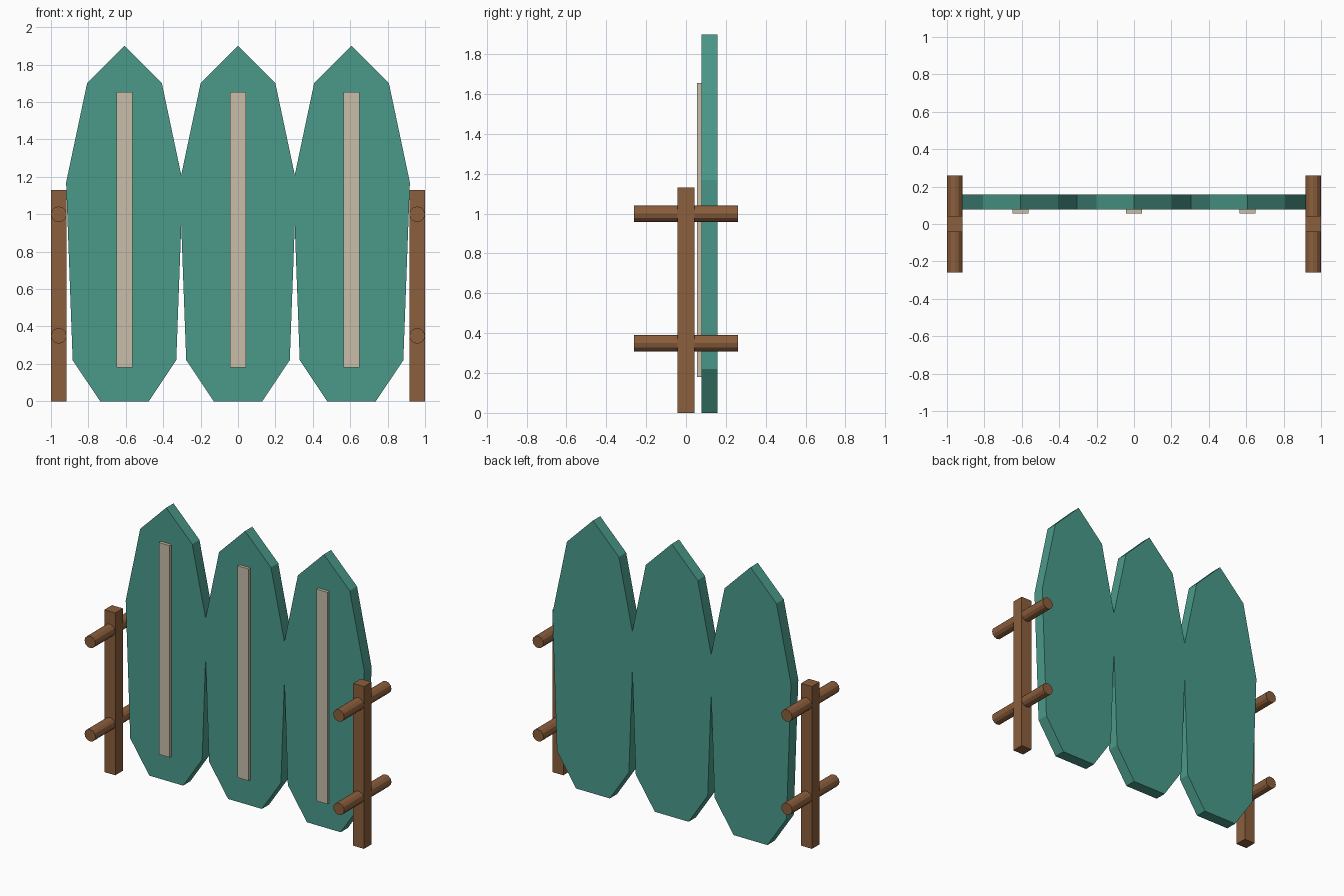
import bpy, bmesh, math
from mathutils import Matrix

cube = bpy.data.objects.get("Cube")
if cube:
    bpy.data.objects.remove(cube, do_unlink=True)


def make_material(name, srgb):
    linear = [((c / 255 + 0.055) / 1.055) ** 2.4 for c in srgb] + [1]
    mat = bpy.data.materials.new(name)
    mat.use_nodes = True
    mat.diffuse_color = linear
    mat.node_tree.nodes["Principled BSDF"].inputs["Base Color"].default_value = linear
    return mat


teal = make_material("teal_paint", (74, 154, 138))
brown = make_material("brown_wood", (139, 94, 60))
beige = make_material("beige_trim", (200, 189, 170))


def finish(name, bm, mat):
    bmesh.ops.recalc_face_normals(bm, faces=bm.faces)
    mesh = bpy.data.meshes.new(name)
    bm.to_mesh(mesh)
    bm.free()
    mesh.materials.append(mat)
    obj = bpy.data.objects.new(name, mesh)
    bpy.context.collection.objects.link(obj)
    return obj


def box(name, low, high, mat):
    bm = bmesh.new()
    bmesh.ops.create_cube(bm, size=1)
    for v in bm.verts:
        v.co = [a if c < 0 else b for c, a, b in zip(v.co, low, high)]
    return finish(name, bm, mat)


def board(name, x, y_front, y_back, half_profile):
    # Mirror the half profile, then extrude it through the thickness
    outline = half_profile + [(-w, z) for w, z in reversed(half_profile) if w > 0]
    bm = bmesh.new()
    face = bm.faces.new([bm.verts.new((x + w, y_front, z)) for w, z in outline])
    ext = bmesh.ops.extrude_face_region(bm, geom=[face])
    moved = [g for g in ext["geom"] if isinstance(g, bmesh.types.BMVert)]
    bmesh.ops.translate(bm, verts=moved, vec=(0, y_back - y_front, 0))
    return finish(name, bm, mat=teal)


def rod(name, x, z, radius, length):
    bm = bmesh.new()
    bmesh.ops.create_cone(bm, cap_ends=True, segments=12, radius1=radius, radius2=radius,
                          depth=length, matrix=Matrix.Translation((x, 0, z))
                          @ Matrix.Rotation(math.pi / 2, 4, "X"))
    return finish(name, bm, brown)


# Pointed boards with a raised centre strip
half_profile = [(0.13, 0), (0.277, 0.22), (0.312, 1.17), (0.2, 1.7), (0, 1.9)]
for label, x in (("right", -0.607), ("middle", 0), ("left", 0.607)):
    board(f"{label}_board", x, 0.077, 0.157, half_profile)
    box(f"{label}_strip", (x - 0.042, 0.056, 0.18), (x + 0.042, 0.078, 1.655), beige)

# Side posts crossed by round pegs
for label, side in (("right", -1), ("left", 1)):
    x = side * 0.958
    box(f"{label}_post", (x - 0.042, -0.042, 0), (x + 0.042, 0.042, 1.13), brown)
    for level, z in (("lower", 0.35), ("upper", 1.0)):
        rod(f"{label}_{level}_peg", x, z, 0.042, 0.52)
